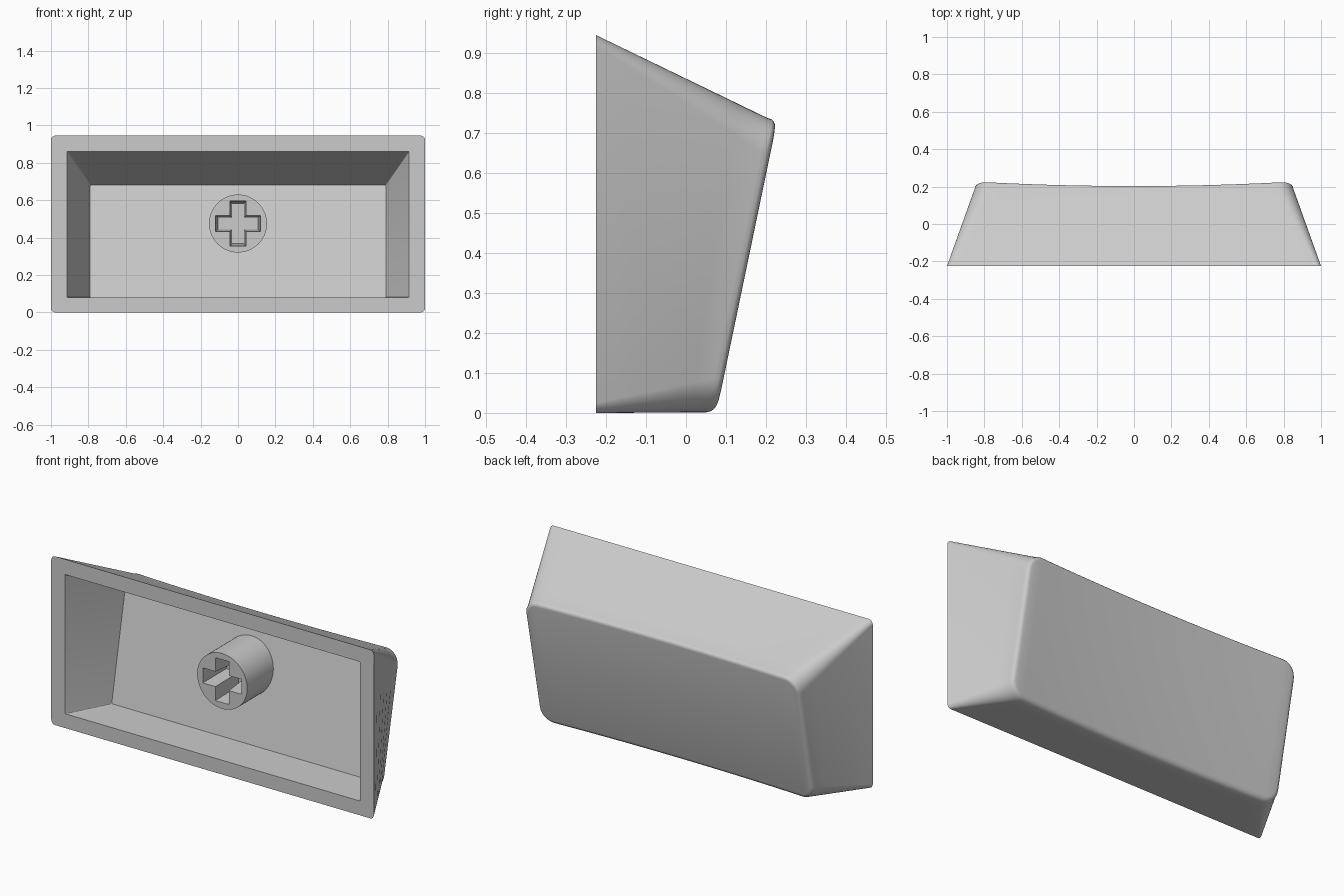
import bpy, bmesh, math

cube = bpy.data.objects.get("Cube")
if cube:
    bpy.data.objects.remove(cube)

FRONT = -0.225
grey = bpy.data.materials.new("light_grey_plastic")
grey.use_nodes = True
grey.diffuse_color = (0.6, 0.6, 0.6, 1)
grey.node_tree.nodes["Principled BSDF"].inputs["Base Color"].default_value = (0.6, 0.6, 0.6, 1)


def finish(bm, name):
    bmesh.ops.recalc_face_normals(bm, faces=bm.faces)
    mesh = bpy.data.meshes.new(name)
    bm.to_mesh(mesh)
    bm.free()
    mesh.materials.append(grey)
    ob = bpy.data.objects.new(name, mesh)
    bpy.context.collection.objects.link(ob)
    bpy.ops.object.select_all(action='DESELECT')
    ob.select_set(True)
    bpy.context.view_layer.objects.active = ob
    bpy.ops.object.shade_smooth_by_angle(angle=math.radians(32))
    return ob


def rounded_rect(hx, z0, z1, r, depth, arc=8, span=24):
    """Closed ring: upper half left to right, then lower half right to left."""
    half = []
    for i in range(arc + 1):
        a = math.pi / 2 * i / arc
        half.append((-hx + r - r * math.cos(a), r - r * math.sin(a)))
    edge = hx - r
    half += [(-edge + 2 * edge * i / span, 0) for i in range(1, span)]
    half += [(-x, d) for x, d in reversed(half[:arc + 1])]
    pts = [(x, z1 - d) for x, d in half] + [(x, z0 + d) for x, d in reversed(half)]
    return [(x, depth(x, z), z) for x, z in pts]


def bridge(bm, a, b):
    n = len(a)
    for i in range(n):
        j = (i + 1) % n
        bm.faces.new((a[i], a[j], b[j], b[i]))


def cap(bm, ring):
    # strips between the upper and lower halves of the ring
    n = len(ring)
    for i in range(n // 2 - 1):
        bm.faces.new((ring[i], ring[i + 1], ring[n - 2 - i], ring[n - 1 - i]))


def flat(x, z):
    return FRONT


def floor(x, z):
    return 0.2 * z - 0.006


def dished(drop):
    def depth(x, z):
        return 0.076 + 0.208 * z - 0.022 * (1 - min(1, (x / 0.82) ** 2)) - drop
    return depth


# Shell: pocket floor, pocket walls, rim, tapered outside and dished top
rings = [rounded_rect(0.79, 0.08, 0.68, 0.004, floor),
         rounded_rect(0.915, 0.08, 0.86, 0.004, flat)]
base = rounded_rect(1.0, 0, 0.945, 0.025, flat)
BEVEL = 0.024
edge = rounded_rect(0.852, 0.001, 0.738, 0.085, dished(BEVEL))
STEPS = 6
for s in range(STEPS + 1):
    t = s / STEPS
    rings.append([tuple(p + (q - p) * t for p, q in zip(a, b)) for a, b in zip(base, edge)])
for deg in (30, 50, 70, 90):
    a = math.radians(deg)
    inset = BEVEL * (1 - math.cos(a))
    rings.append(rounded_rect(0.852 - inset, 0.001 + inset, 0.738 - inset, 0.085 - inset,
                              dished(BEVEL * (1 - math.sin(a)))))
bm = bmesh.new()
loops = [[bm.verts.new(p) for p in ring] for ring in rings]
for a, b in zip(loops, loops[1:]):
    bridge(bm, a, b)
cap(bm, loops[0])
cap(bm, loops[-1])
finish(bm, "keycap_shell")

# Stem: round post with a tapered cross socket
CZ, RADIUS, STEM_FRONT, SOCKET_END = 0.475, 0.155, -0.14, 0.05


def cross(long, wide, y):
    quarter = [(long, wide), (wide, wide), (wide, long)]
    pts = []
    for k in range(4):
        c, s = round(math.cos(k * math.pi / 2)), round(math.sin(k * math.pi / 2))
        pts += [(c * u - s * v, y, CZ + s * u + c * v) for u, v in quarter]
    return pts


bm = bmesh.new()
SIDES = 64
circle = [(RADIUS * math.cos(2 * math.pi * i / SIDES), CZ + RADIUS * math.sin(2 * math.pi * i / SIDES))
          for i in range(SIDES)]
outer = [bm.verts.new((x, STEM_FRONT, z)) for x, z in circle]
root = [bm.verts.new((x, floor(x, z) + 0.01, z)) for x, z in circle]
mouth = [bm.verts.new(p) for p in cross(0.12, 0.042, STEM_FRONT)]
bottom = [bm.verts.new(p) for p in cross(0.107, 0.031, SOCKET_END)]
bridge(bm, outer, root)
bridge(bm, mouth, bottom)
bm.faces.new(bottom)
border = [bm.edges.get((l[i - 1], l[i])) for l in (outer, mouth) for i in range(len(l))]
bmesh.ops.triangle_fill(bm, use_beauty=True, use_dissolve=False, edges=border)
finish(bm, "stem")
